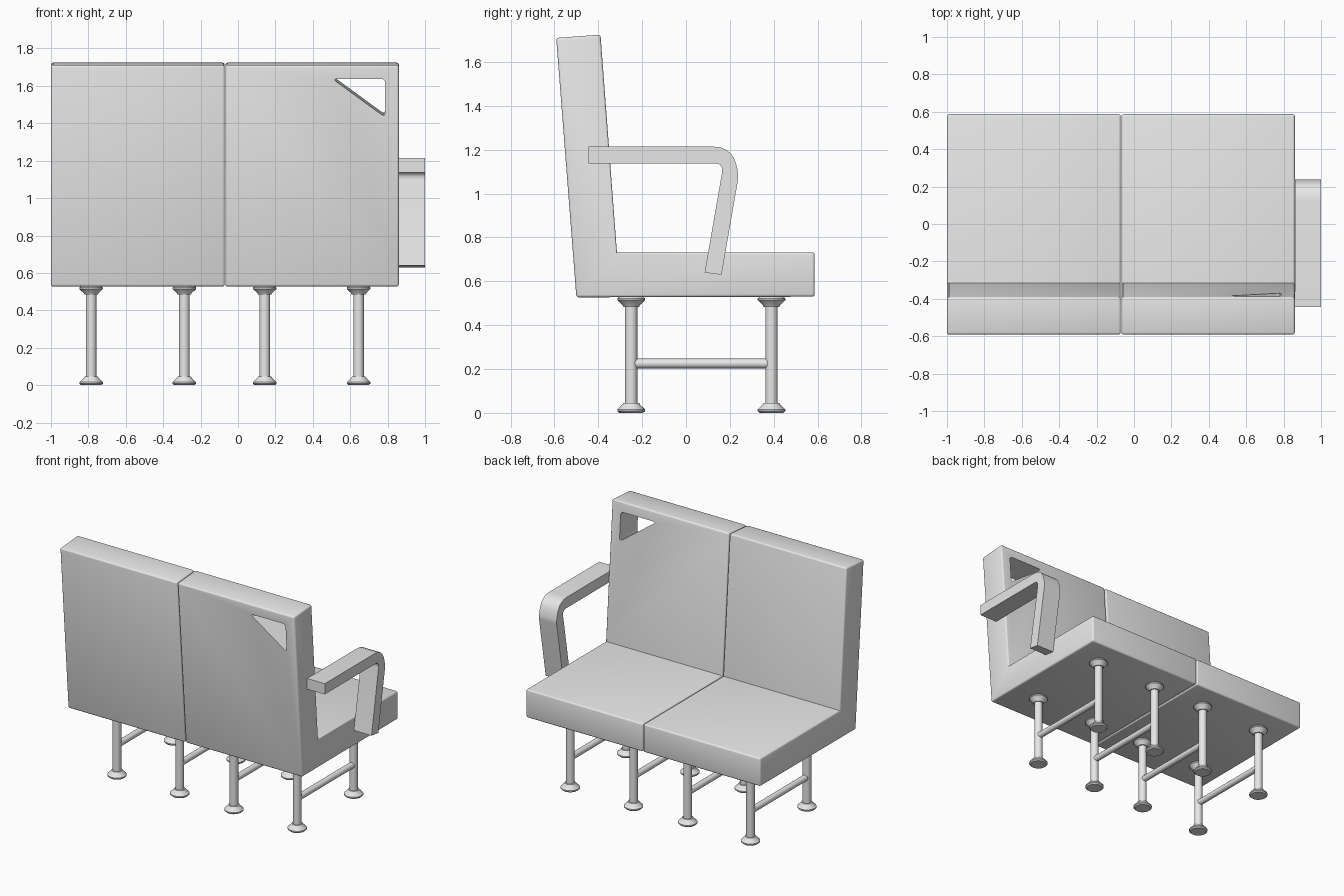
import bpy, bmesh, math
from mathutils import Vector

cube = bpy.data.objects.get("Cube")
if cube:
    bpy.data.objects.remove(cube, do_unlink=True)

grey = bpy.data.materials.new("light_grey")
grey.use_nodes = True
COLOUR = (0.8, 0.8, 0.8, 1)
grey.diffuse_color = COLOUR
grey.node_tree.nodes["Principled BSDF"].inputs["Base Color"].default_value = COLOUR


def finish(bm, name, smooth=False):
    bmesh.ops.recalc_face_normals(bm, faces=bm.faces)
    mesh = bpy.data.meshes.new(name)
    bm.to_mesh(mesh)
    bm.free()
    mesh.materials.append(grey)
    obj = bpy.data.objects.new(name, mesh)
    bpy.context.collection.objects.link(obj)
    if smooth:
        bpy.ops.object.select_all(action="DESELECT")
        obj.select_set(True)
        bpy.context.view_layer.objects.active = obj
        bpy.ops.object.shade_smooth_by_angle(angle=math.radians(35))
    return obj


def prism(points, offset):
    """Closed outline pushed along an offset vector."""
    bm = bmesh.new()
    face = bm.faces.new([bm.verts.new(p) for p in points])
    new = bmesh.ops.extrude_face_region(bm, geom=[face], use_keep_orig=True)["geom"]
    verts = [v for v in new if isinstance(v, bmesh.types.BMVert)]
    bmesh.ops.translate(bm, verts=verts, vec=offset)
    bmesh.ops.recalc_face_normals(bm, faces=bm.faces)
    return bm


def rounded(points, radii, steps=5):
    """Round the corners of a 2D outline."""
    out = []
    for i, (p, r) in enumerate(zip(points, radii)):
        p = Vector(p)
        a = p + (Vector(points[i - 1]) - p).normalized() * r
        b = p + (Vector(points[(i + 1) % len(points)]) - p).normalized() * r
        if r == 0:
            out.append(p)
            continue
        for k in range(steps + 1):
            t = k / steps
            out.append(a * (1 - t) ** 2 + p * 2 * t * (1 - t) + b * t ** 2)
    return out


def cushion(name, x0, x1):
    """L-shaped seat and back in one piece, soft on its outer edges."""
    side = [(-0.5, 0.527), (0.587, 0.53), (0.587, 0.732), (-0.315, 0.732),
            (-0.39, 1.725), (-0.592, 1.71)]
    bm = prism([(x0, y, z) for y, z in side], (x1 - x0, 0, 0))
    edges = [e for e in bm.edges if e.is_convex]
    bmesh.ops.bevel(bm, geom=edges, offset=0.012, segments=3, profile=0.5,
                    affect="EDGES")
    return finish(bm, name, True)


# Seats
cushion("right_seat", -1.0, -0.071)
left_seat = cushion("left_seat", -0.067, 0.86)

# Triangular hand hole, square to the leaning back
lean = math.atan(0.076)
normal = Vector((0, math.cos(lean), math.sin(lean)))
triangle = rounded([(0.505, 1.638), (0.787, 1.638), (0.787, 1.432)],
                   [0.03, 0.025, 0.03])
outline = [Vector((x, -0.5 - 0.076 * (z - 0.53), z)) - normal * 0.05
           for x, z in triangle]
cutter = finish(prism(outline, normal * 0.35), "hand_hole_cutter")
cutter.hide_render = True
cutter.hide_viewport = True
hole = left_seat.modifiers.new("hand_hole", "BOOLEAN")
hole.operation = "DIFFERENCE"
hole.solver = "EXACT"
hole.object = cutter

# Armrest: flat bar bent down at the front
arm = rounded([(-0.445, 1.215), (0.215, 1.215), (0.24, 1.08), (0.162, 0.63),
               (0.085, 0.64), (0.167, 1.11), (0.155, 1.138), (-0.445, 1.138)],
              [0, 0.095, 0.02, 0, 0, 0.015, 0.02, 0])
finish(prism([(0.86, y, z) for y, z in arm], (0.14, 0, 0)), "armrest", True)


def leg(name, x, y):
    """Turned post with a flared foot and a matching top flange."""
    height = 0.53
    foot = [(0, 0), (0.054, 0), (0.063, 0.008), (0.063, 0.016),
            (0.04, 0.038), (0.036, 0.046), (0.028, 0.046)]
    profile = foot + [(r, height - z) for r, z in reversed(foot)]
    bm = bmesh.new()
    verts = [bm.verts.new((r, 0, z)) for r, z in profile]
    edges = [bm.edges.new(pair) for pair in zip(verts, verts[1:])]
    bmesh.ops.spin(bm, geom=verts + edges, cent=(0, 0, 0), axis=(0, 0, 1),
                   angle=math.tau, steps=24)
    bmesh.ops.remove_doubles(bm, verts=bm.verts, dist=0.0005)
    finish(bm, name, True).location = (x, y, 0)


# Legs and the bars joining each pair
BACK, FRONT = -0.25, 0.39
for i, x in enumerate((-0.785, -0.287, 0.143, 0.645), 1):
    leg(f"back_leg_{i}", x, BACK)
    leg(f"front_leg_{i}", x, FRONT)
    bm = bmesh.new()
    bmesh.ops.create_cone(bm, cap_ends=True, segments=20, radius1=0.022,
                          radius2=0.022, depth=FRONT - BACK)
    bar = finish(bm, f"cross_bar_{i}", True)
    bar.rotation_euler.x = math.pi / 2
    bar.location = (x, (BACK + FRONT) / 2, 0.225)
